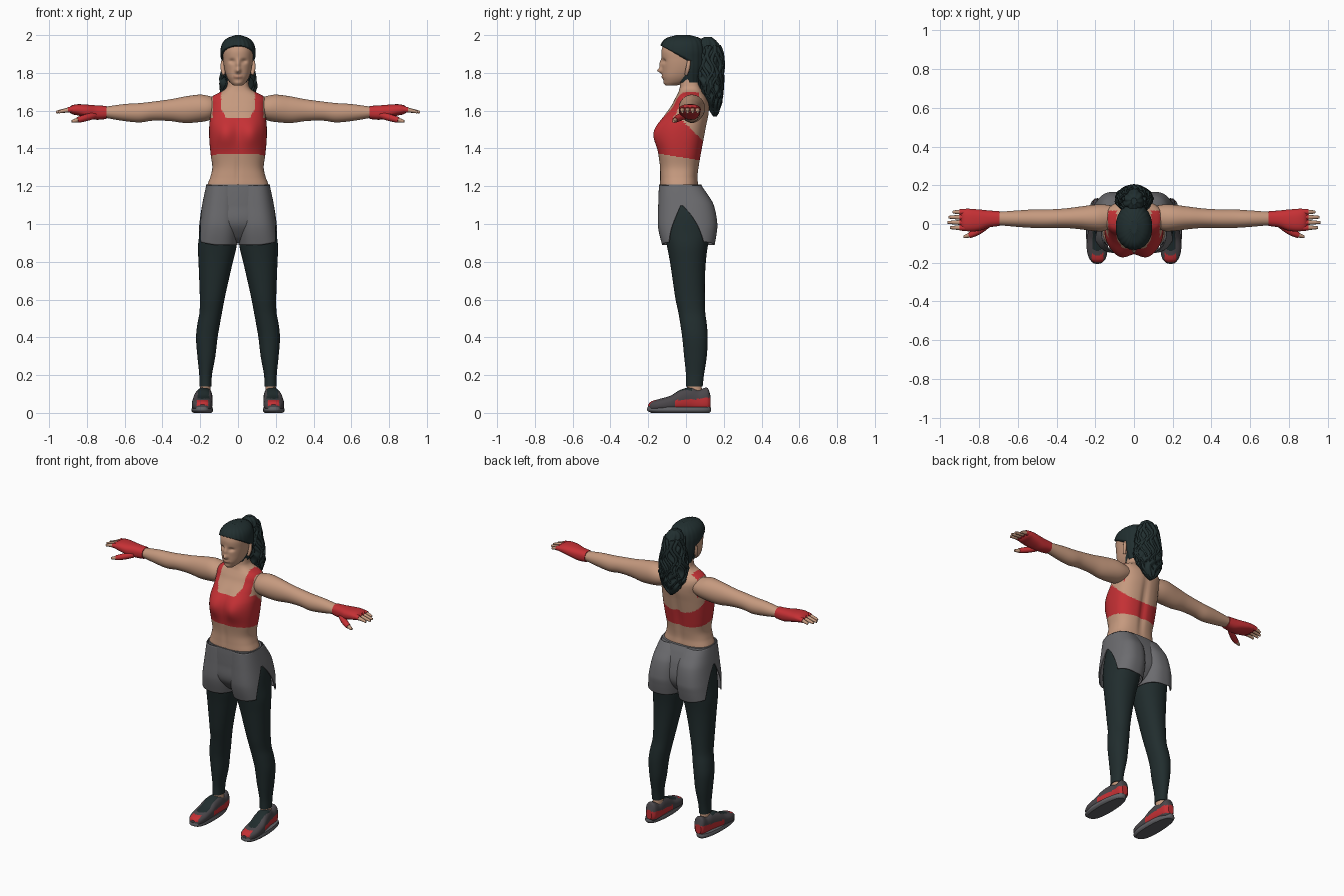
import bpy, bmesh, math, random
from mathutils import Vector

cube = bpy.data.objects.get("Cube")
if cube:
    bpy.data.objects.remove(cube, do_unlink=True)


def material(name, r, g, b):
    m = bpy.data.materials.new(name)
    m.use_nodes = True
    m.diffuse_color = (r, g, b, 1)
    m.node_tree.nodes["Principled BSDF"].inputs["Base Color"].default_value = (r, g, b, 1)
    return m


skin = material("skin", .56, .32, .21)
lips = material("lips", .45, .23, .15)
red = material("red_fabric", .56, .03, .035)
grey = material("grey_fabric", .15, .15, .16)
dark = material("dark_leggings", .015, .026, .027)
hair = material("dark_hair", .015, .028, .029)
shoe_grey = material("shoe_grey", .07, .063, .07)
sole_grey = material("sole_grey", .12, .12, .13)


def sample(rows, t):
    """Smoothly interpolate the section bounds at position t."""
    last = len(rows) - 1
    i = max((k for k in range(last) if rows[k][0] <= t), default=0)
    a, b = rows[i], rows[i + 1]
    h = b[0] - a[0]
    u = min(max((t - a[0]) / h, 0), 1)

    def slope(k, j):
        p, q = rows[max(k - 1, 0)], rows[min(k + 1, last)]
        return (q[j] - p[j]) / (q[0] - p[0]) * h

    v = u * u * (3 - 2 * u)
    return [a[j] * (1 - v) + b[j] * v + slope(i, j) * u * (1 - u) ** 2
            - slope(i + 1, j) * u * u * (1 - u) for j in range(1, 5)]


def loft(name, axis, rows, mats, rule=None, steps=50, seg=48, expo=2.0,
         warp=None, deform=None, mirror=False, caps=True):
    """Skin superellipse sections; each row is position and the bounds of the other two axes."""
    bm = bmesh.new()
    rings = []
    lo, hi = rows[0][0], rows[-1][0]
    for s in range(steps + 1):
        ring = []
        for k in range(seg):
            ang = math.tau * k / seg
            t = lo + (hi - lo) * s / steps
            if warp:
                t = warp(t, ang)
            a0, a1, b0, b1 = sample(rows, t)
            c, d = math.cos(ang), math.sin(ang)
            a = (a0 + a1) / 2 + (a1 - a0) / 2 * math.copysign(abs(c) ** (2 / expo), c)
            b = (b0 + b1) / 2 + (b1 - b0) / 2 * math.copysign(abs(d) ** (2 / expo), d)
            p = Vector({"x": (t, a, b), "y": (a, t, b), "z": (a, b, t)}[axis])
            if deform:
                deform(p, ang)
            ring.append(bm.verts.new(p))
        rings.append(ring)
    for r, q in zip(rings, rings[1:]):
        for k in range(seg):
            n = (k + 1) % seg
            bm.faces.new((r[k], r[n], q[n], q[k]))
    if caps:
        bm.faces.new(rings[0])
        bm.faces.new(rings[-1])
    bmesh.ops.recalc_face_normals(bm, faces=bm.faces)
    for f in bm.faces:
        f.smooth = len(f.verts) == 4
        if rule:
            f.material_index = rule(f.calc_center_median())
    me = bpy.data.meshes.new(name)
    bm.to_mesh(me)
    bm.free()
    for m in mats:
        me.materials.append(m)
    ob = bpy.data.objects.new(name, me)
    bpy.context.collection.objects.link(ob)
    if mirror:
        ob.modifiers.new("mirror", "MIRROR").use_mirror_merge = False
    return ob


def tube(name, points, radii, mat):
    """Round tapered tube through the points."""
    cu = bpy.data.curves.new(name, "CURVE")
    cu.dimensions = "3D"
    cu.bevel_depth = 1
    cu.bevel_resolution = 3
    cu.use_fill_caps = True
    sp = cu.splines.new("NURBS")
    sp.points.add(len(points) - 1)
    for cp, p, r in zip(sp.points, points, radii):
        cp.co = (*p, 1)
        cp.radius = r
    sp.use_endpoint_u = True
    sp.order_u = 3
    sp.resolution_u = 5
    cu.materials.append(mat)
    bpy.context.collection.objects.link(bpy.data.objects.new(name, cu))


def sym(rows):
    return [(z, -h, h, y0, y1) for z, h, y0, y1 in rows]


def bump(u, su, v, sv):
    return math.exp(-(u / su) ** 2 - (v / sv) ** 2)


# Torso and neck, with the sports top coloured on
def chest(p, ang):
    if p.y < 0:
        p.y -= .032 * bump(abs(p.x) - .07, .06, p.z - 1.48, .075)
        p.y += .006 * bump(p.x, .012, p.z - 1.28, .09)
    else:
        p.y -= .012 * bump(p.x, .02, p.z - 1.42, .2)


def top_rule(p):
    x = abs(p.x)
    band = 1.35 - .15 * p.y < p.z < min(1.56, 1.53 - p.y)
    inner = .06 + .03 * min(1, max(0, (p.z - 1.56) / .05))
    strap = p.z >= 1.55 and inner < x < .133 and p.y < .07
    return int(band or strap)


torso = sym([(1.15, .158, -.13, .06), (1.2, .163, -.137, .065), (1.25, .146, -.137, .062),
             (1.3, .136, -.138, .068), (1.37, .145, -.145, .08), (1.45, .152, -.148, .095),
             (1.52, .152, -.138, .108), (1.58, .146, -.108, .12), (1.63, .148, -.075, .122),
             (1.66, .146, -.06, .114), (1.68, .13, -.049, .103), (1.695, .1, -.041, .092),
             (1.71, .073, -.036, .084), (1.73, .059, -.032, .077), (1.8, .05, -.03, .06)])
loft("torso_and_top", "z", torso, [skin, red], top_rule, steps=130, seg=112, expo=2.5, deform=chest)


# Head with modelled face
def face(p, ang):
    if p.y < -.04:
        x = abs(p.x)
        p.y -= .024 * bump(x, .013, p.z - 1.812, .014) + .014 * bump(x, .011, p.z - 1.845, .025)
        p.y += .012 * bump(x - .032, .016, p.z - 1.862, .012)
        p.y -= .006 * bump(x, .022, p.z - 1.778, .008) + .006 * bump(x, .025, p.z - 1.745, .012)


head = sym([(1.732, .022, -.105, -.05), (1.75, .042, -.115, 0), (1.78, .06, -.124, .04),
            (1.82, .072, -.126, .07), (1.87, .079, -.128, .085), (1.92, .079, -.129, .085),
            (1.96, .062, -.11, .07), (1.985, .025, -.06, .03)])
loft("head", "z", head, [skin, lips],
     lambda p: int(p.y < -.1 and abs(p.x) < .024 and abs(p.z - 1.778) < .007),
     steps=80, seg=96, expo=2.2, deform=face)
for side in (-1, 1):
    tube("ear", [(side * .074, .0, 1.79), (side * .086, .012, 1.825), (side * .08, .016, 1.865)],
         (.008, .014, .008), skin)


# Hair cap, tucked under the skin in front of the hairline
def hairline(p, ang):
    s = max(p.z - 1.935 + .5 * (p.y + .125), p.y - .022)
    k = min(1, max(0, .5 + s / .012))
    p.x *= .8 + .2 * k
    p.y = -.02 + (p.y + .02) * (.8 + .2 * k)
    p.y += .002 * k * math.sin(ang * 22)


cap = sym([(1.75, .06, -.06, .08), (1.82, .084, -.12, .1), (1.88, .092, -.135, .105),
           (1.92, .093, -.138, .105), (1.96, .081, -.127, .095), (1.985, .055, -.1, .07),
           (2.0, .015, -.05, .02)])
loft("hair_cap", "z", cap, [hair], steps=90, seg=96, expo=2.1, deform=hairline)


# Ponytail with loose wavy strands
def waves(p, ang):
    k = 1 + .07 * math.sin(9 * ang + 5 * math.sin(p.z * 28)) + .04 * math.sin(p.z * 70 + 3 * ang)
    p.x *= k
    p.y = .13 + (p.y - .13) * k


tail = sym([(1.57, .008, .145, .16), (1.59, .03, .13, .172), (1.63, .062, .11, .185),
            (1.68, .085, .085, .192), (1.74, .094, .065, .195), (1.8, .086, .058, .197),
            (1.87, .067, .06, .195), (1.93, .054, .06, .183), (1.97, .04, .07, .16),
            (1.99, .015, .1, .135)])
loft("ponytail", "z", tail, [hair], steps=90, seg=72, deform=waves)
random.seed(4)
for n in range(18):
    start, phase = math.tau * n / 18, random.uniform(0, 6)
    end = random.uniform(1.61, 1.68)
    path = []
    for i in range(14):
        z = 1.94 + (end - 1.94) * i / 13
        x0, x1, y0, y1 = sample(tail, z)
        a = start + .25 * math.sin(z * 45 + phase)
        path.append((x1 * math.cos(a), (y0 + y1) / 2 + (y1 - y0) / 2 * math.sin(a), z))
    tube("hair_strand", path, [.012 - .0006 * i for i in range(14)], hair)

# Arms, gloves, fingers and thumbs
arm = [(.09, .0, .09, 1.58, 1.66), (.15, -.035, .1, 1.55, 1.677), (.2, -.037, .1, 1.54, 1.685),
       (.28, -.027, .09, 1.535, 1.675), (.36, -.02, .08, 1.545, 1.66), (.45, -.02, .075, 1.547, 1.648),
       (.52, -.02, .075, 1.538, 1.64), (.6, -.015, .07, 1.545, 1.635), (.71, -.005, .062, 1.563, 1.62)]
loft("arms", "x", arm, [skin], mirror=True)
glove = [(.695, -.01, .066, 1.556, 1.625), (.75, -.018, .07, 1.552, 1.628), (.8, -.035, .075, 1.562, 1.632),
         (.85, -.038, .078, 1.575, 1.634), (.88, -.033, .076, 1.582, 1.628), (.893, -.02, .065, 1.592, 1.618)]
loft("gloves", "x", glove, [red], steps=30, expo=2.4, mirror=True)
for side in (-1, 1):
    for n, reach in enumerate((.935, .958, .963, .95)):
        y = .062 - .027 * n
        tube("finger", [(side * x, y, z) for x, z in ((.86, 1.607), (.91, 1.604), (reach, 1.592))],
             (.014, .013, .007), skin)
        tube("glove_finger", [(side * x, y, z) for x, z in ((.85, 1.607), (.88, 1.607), (.9, 1.604))],
             (.017, .017, .015), red)
    tube("glove_thumb", [(side * .76, -.005, 1.575), (side * .81, -.045, 1.562), (side * .85, -.058, 1.55)],
         (.018, .021, .015), red)
    tube("thumb_tip", [(side * .84, -.054, 1.553), (side * .86, -.062, 1.547), (side * .88, -.066, 1.543)],
         (.013, .012, .007), skin)

# Leggings and ankles
leg = [(.14, .14, .205, .0, .088), (.2, .138, .205, .0, .095), (.3, .12, .215, -.01, .11),
       (.4, .108, .222, -.02, .115), (.47, .096, .215, -.03, .11), (.53, .085, .204, -.04, .102),
       (.6, .072, .202, -.055, .1), (.7, .05, .205, -.07, .1), (.8, .027, .209, -.085, .105),
       (.88, .008, .212, -.1, .115), (.95, .004, .204, -.115, .13), (1.05, .01, .192, -.11, .12),
       (1.14, .03, .168, -.1, .1)]
loft("leggings", "z", leg, [dark], steps=70, expo=2.15, mirror=True)
loft("ankles", "z", [(.06, .142, .204, .0, .09), (.17, .147, .198, .008, .08)], [skin], steps=6, mirror=True)

# Shorts: a hip core plus two legs with slit sides
hips = sym([(.9, .04, -.05, .06), (.93, .1, -.09, .1), (1.0, .16, -.138, .135), (1.1, .174, -.143, .125),
            (1.17, .172, -.144, .1), (1.21, .168, -.143, .08)])
loft("shorts_hips", "z", hips, [grey], expo=2.5, seg=72)


def hem(t, ang):
    a = abs((ang + .1 + math.pi) % math.tau - math.pi)
    low = .888 + .02 * max(0, math.cos(ang)) + .2 * max(0, 1 - a / .62)
    return low + (t - .88) / (1.205 - .88) * (1.205 - low)


shell = [(.88, .004, .222, -.124, .15), (.95, -.004, .214, -.142, .162), (1.0, -.006, .207, -.149, .166),
         (1.1, -.006, .19, -.147, .147), (1.16, -.004, .178, -.145, .112), (1.205, .0, .168, -.143, .08)]
legs = loft("shorts_legs", "z", shell, [grey], steps=40, seg=96, expo=2.5, warp=hem, mirror=True, caps=False)
legs.modifiers.new("cloth", "SOLIDIFY").thickness = .005


# Shoes with side panels, dark lacing and soles
def shoe_rule(p):
    if p.z > .075 and abs(p.x - .183) < .03 and p.y < .03:
        return 2
    side_panel = .03 < p.z < .068 + .12 * max(0, p.y - .02) and p.y > -.06
    toe = p.y < -.15 and abs(p.x - .188) < .03 and .038 < p.z < .068
    return int(side_panel or toe)


shoe = [(-.2, .172, .205, .02, .045), (-.185, .15, .227, .012, .06), (-.14, .137, .243, .01, .074),
        (-.08, .135, .243, .01, .092), (-.03, .135, .235, .01, .122), (.03, .135, .222, .01, .135),
        (.07, .137, .216, .01, .122), (.115, .143, .212, .012, .132), (.13, .16, .2, .03, .09)]
loft("shoes", "y", shoe, [shoe_grey, red, dark], shoe_rule, steps=70, seg=64, expo=2.5, mirror=True)


def narrow_heel(p, ang):
    p.x = .183 + (p.x - .183) * (1 - 1.1 * max(0, p.y + .02))


sole = [(0, .14, .236, -.185, .125), (.012, .132, .247, -.205, .133), (.03, .136, .243, -.203, .131)]
loft("soles", "z", sole, [sole_grey], steps=8, expo=2.7, deform=narrow_heel, mirror=True)
